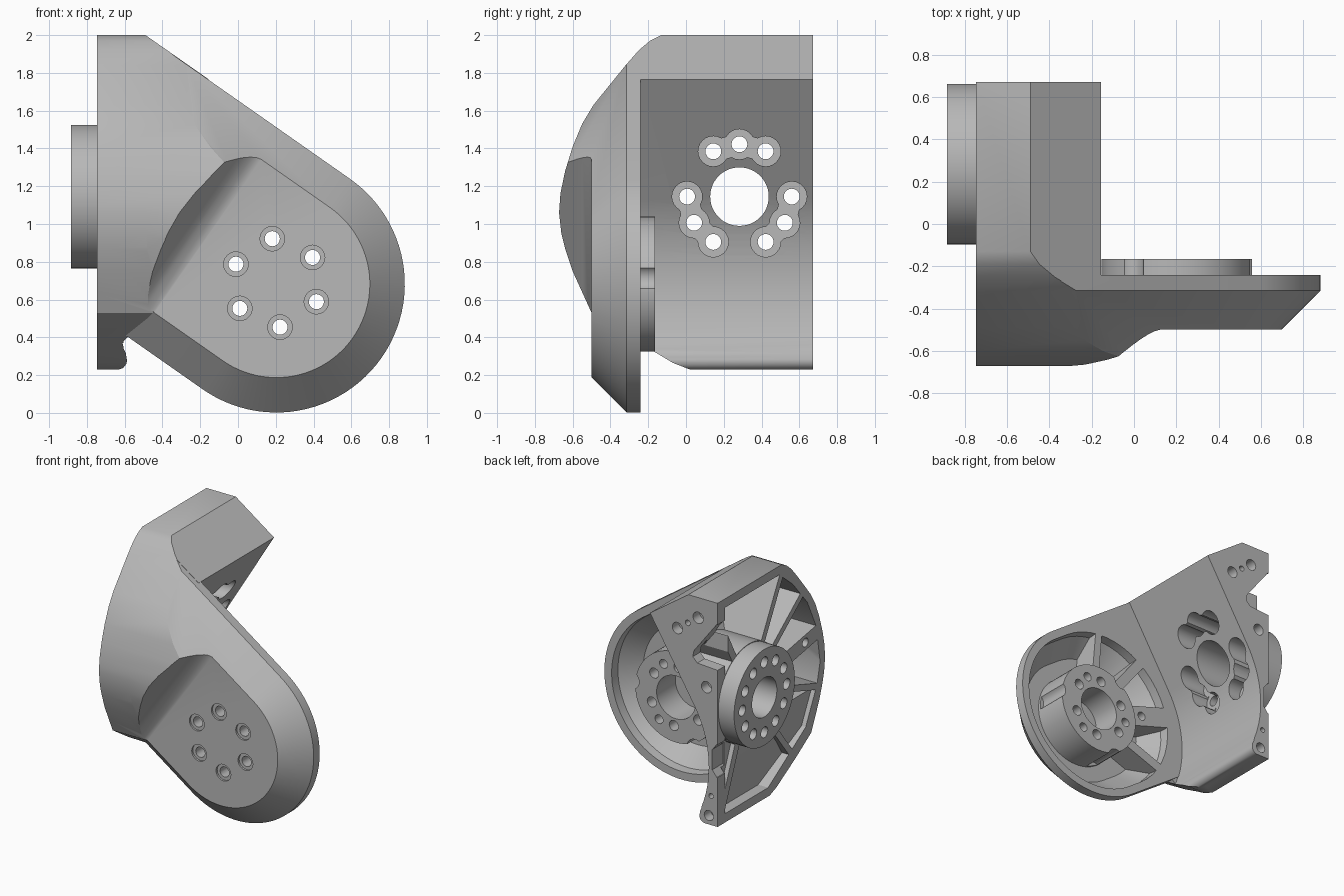
import bpy, bmesh, math
from mathutils import Vector

cube = bpy.data.objects.get("Cube")
if cube:
    bpy.data.objects.remove(cube, do_unlink=True)

grey = bpy.data.materials.new("machined_grey")
grey.use_nodes = True
grey.diffuse_color = (0.48, 0.48, 0.48, 1)
grey.node_tree.nodes["Principled BSDF"].inputs["Base Color"].default_value = (0.48, 0.48, 0.48, 1)

PIVOT = (0.203, 0.682)   # x, z of the arm pivot
HUB = (0.283, 1.145)     # y, z of the side hub
ARM = math.radians(145)  # direction of the arm towards the wall


def loft(name, sections, axis):
    """Solid through matching 2D outlines; each section is (position, points)."""
    bm = bmesh.new()
    rings = []
    for t, pts in sections:
        rings.append([bm.verts.new((t, a, b) if axis == "x" else (a, t, b)) for a, b in pts])
    n = len(rings[0])
    for lo, hi in zip(rings, rings[1:]):
        for i in range(n):
            j = (i + 1) % n
            bm.faces.new((lo[i], lo[j], hi[j], hi[i]))
    bm.faces.new(rings[0][::-1])
    bm.faces.new(rings[-1])
    bmesh.ops.recalc_face_normals(bm, faces=bm.faces)
    mesh = bpy.data.meshes.new(name)
    bm.to_mesh(mesh)
    bm.free()
    mesh.materials.append(grey)
    ob = bpy.data.objects.new(name, mesh)
    bpy.context.collection.objects.link(ob)
    return ob


def prism(name, pts, axis, t0, t1):
    return loft(name, [(t0, pts), (t1, pts)], axis)


def polar(c, r, a):
    return (c[0] + r * math.cos(a), c[1] + r * math.sin(a))


def arc(c, r, a0, a1, n):
    return [polar(c, r, a0 + (a1 - a0) * i / n) for i in range(n + 1)]


def disc(c, r, axis, t0, t1, n=32):
    return prism("disc", arc(c, r, 0, math.tau, n)[:-1], axis, t0, t1)


def bar(p, q, w, axis, t0, t1):
    """Straight bar of width w between two 2D points."""
    p, q = Vector(p), Vector(q)
    s = (q - p).normalized().orthogonal() * w / 2
    return prism("bar", [tuple(p + s), tuple(q + s), tuple(q - s), tuple(p - s)], axis, t0, t1)


def box(x0, x1, y0, y1, z0, z1):
    return prism("box", [(y0, z0), (y1, z0), (y1, z1), (y0, z1)], "x", x0, x1)


def combine(target, tools, op="DIFFERENCE", keep=False):
    for tool in tools:
        mod = target.modifiers.new("cut", "BOOLEAN")
        mod.operation, mod.solver, mod.object = op, "EXACT", tool
        deps = bpy.context.evaluated_depsgraph_get()
        mesh = bpy.data.meshes.new_from_object(target.evaluated_get(deps))
        target.modifiers.clear()
        target.data = mesh
        if not keep:
            bpy.data.objects.remove(tool, do_unlink=True)
    return target


def slot_outline(r, length):
    """Round end at the pivot, straight sides running along the arm."""
    far = polar(PIVOT, length, ARM)
    return arc(PIVOT, r, ARM - math.pi / 2, ARM - math.pi * 1.5, 48) + \
        arc(far, r, ARM + math.pi / 2, ARM - math.pi / 2, 24)


# Side silhouette of the wall (y, z), front bulge included
bulge = [(-.13, 2), (-.19, 1.97), (-.25, 1.92), (-.32, 1.84), (-.49, 1.63), (-.55, 1.53),
         (-.6, 1.41), (-.64, 1.28), (-.665, 1.16), (-.672, 1.06), (-.66, .95), (-.64, .87),
         (-.6, .75), (-.5, .53)]
side = [(.672, .23), (.672, 2)] + bulge + [(-.3, .4), (-.17, .325), (-.07, .265), (.02, .23)]

# Arm: chamfered round-ended plate running up into the bulge
body = loft("bracket_body", [(y, slot_outline(r, 2)) for y, r in
                             ((-.24, .68), (-.315, .68), (-.7, .295))], "y")
combine(body, [prism("limit", [(.1, -.2), (.1, 2)] + bulge + [(-.5, -.2)], "x", -.747, 1.2)],
        "INTERSECT")

# Side wall: wedge at the top, curved clearance face, rounded foot
curve = arc(PIVOT, .873, math.radians(149), math.radians(201.6), 20)
foot = [(-.605, .338), (-.593, .315)] + arc((-.636, .278), .048, .35, -math.pi / 2, 8) + [(-.747, .23)]
wall = prism("wall", [(-.747, 2), (-.49, 2), (-.155, 1.766)] + curve + foot, "y", -.27, .8)
low = prism("low", [(-.747, 1.1), (-.5, 1.1), (-.45, .53), (-.585, .4), (-.605, .38)] + foot,
            "y", -.8, -.25)
for part in (wall, low):
    combine(part, [prism("limit", side, "x", -.747, 1)], "INTERSECT")
combine(body, [wall, low], "UNION")

# Scooped flat seat on the front of the arm, swept square to the arm
scoop = [(-.92, -.72), (-.87, -.68), (-.84, -.65), (-.81, -.612), (-.78, -.576), (-.75, -.545),
         (-.72, -.521), (-.695, -.507), (-.67, -.5), (1, -.5), (1, -.9), (-.92, -.9)]
seat = prism("seat", scoop, "x", -2, 3)
u, v = Vector((-math.cos(ARM), 0, -math.sin(ARM))), Vector((math.sin(ARM), 0, -math.cos(ARM)))
for vert in seat.data.vertices:
    t, a, y = vert.co
    vert.co = u * a + v * t + Vector((0, y, 0))
bm = bmesh.new()
bm.from_mesh(seat.data)
bmesh.ops.recalc_face_normals(bm, faces=bm.faces)
bm.to_mesh(seat.data)
bm.free()
combine(body, [seat])

# Weight-saving pockets on the outside, separated by radial ribs
pocket = prism("pocket", [(.58, .3), (.58, 1.93), (-.1, 1.93), (-.27, 1.79), (-.45, 1.58),
                          (-.56, 1.35), (-.61, 1.05), (-.57, .88), (-.43, .6), (-.15, .42),
                          (.04, .3)], "x", -.9, 0)
depth = prism("depth", [(-.95, 1.95), (-.47, 1.93), (-.27, 1.76), (-.6, 1.2), (-.71, .9),
                        (-.71, .6), (-.66, .3), (-.95, .27)], "y", -.75, .75)
combine(depth, [box(-.95, -.48, -.72, -.29, .85, 1.7)], "UNION")
combine(pocket, [depth], "INTERSECT")
combine(pocket, [disc(HUB, .385, "x", -1, .2, 64)])
for deg, w in ((62, .06), (118, .05), (142, .05), (170, .12), (198, .05), (232, .05), (292, .06)):
    a = math.radians(deg)
    combine(pocket, [bar(polar(HUB, .3, a), polar(HUB, 1.3, a), w, "x", -1, .2)])
combine(body, [pocket])

# Openings where the pockets break through the back face
for pts in ([(-.9, 1.83), (-.74, 1.83), (-.54, 1.57), (-.53, 1.52), (-.57, 1.48), (-.9, 1.46)],
            [(-.9, .88), (-.74, .88), (-.7, .83), (-.7, .67), (-.74, .62), (-.9, .62)]):
    combine(body, [prism("opening", pts, "y", .54, .8)])

# Hollow back of the arm with ribs around the pivot
hollow = loft("hollow", [(y, slot_outline(r, .14)) for y, r in ((-.2, .62), (-.31, .61), (-.44, .48))], "y")
combine(hollow, [disc(PIVOT, .3, "y", -.6, 0)])
for deg, w in ((95, .06), (128, .08), (163, .16), (200, .08)):
    a = math.radians(deg)
    combine(hollow, [bar(polar(PIVOT, .2, a), polar(PIVOT, .9, a), w, "y", -.6, 0)])
combine(body, [hollow])
combine(body, [disc(polar(PIVOT, .5, math.radians(163)), .035, "y", -.36, 0, 20)])

# Bosses
hub = disc(HUB, .38, "x", -.885, -.7, 64)
hub.name = "hub_boss"
combine(hub, [box(-1, 0, .672, 1, 0, 2)])
pivot = disc(PIVOT, .357, "y", -.46, -.165, 64)
pivot.name = "pivot_boss"
for deg in (5, 125, 245):
    combine(pivot, [disc(polar(PIVOT, .395, math.radians(deg)), .07, "y", -.42, 0, 24)])

# Hub bore, bolt circle and joined counterbores on the inside
cuts = [disc(HUB, .155, "x", -1, .3, 48)]
for k in range(12):
    c = polar(HUB, .277, math.radians(30 * k))
    blind = k in (1, 5, 9)
    cuts.append(disc(c, .042, "x", -1, -.78 if blind else .1, 20))
    if not blind:
        cuts.append(disc(c, .08, "x", -.74, .1, 24))
    if k in (2, 3, 6, 7, 10, 11):
        cuts.append(bar(c, polar(HUB, .277, math.radians(30 * k + 30)), .11, "x", -.735, .1))
for tool in cuts:
    combine(body, [tool], keep=True)
    combine(hub, [tool])

# Pivot bore, six through bolts with front counterbores, three blind holes
cuts = [disc(PIVOT, .17, "y", -.4, .1, 48)]
for k in range(6):
    c = polar((.202, .688), .235, math.radians(95 + 60 * k))
    cuts.append(disc(c, .04, "y", -.8, .1, 20))
    cuts.append(disc(c, .065, "y", -.52, -.485, 24))
    if k % 2:
        cuts.append(disc(polar(PIVOT, .26, math.radians(125 + 60 * k)), .035, "y", -.3, .1, 20))
for tool in cuts:
    combine(body, [tool], keep=True)
    combine(pivot, [tool])

# Mounting holes in the back face and the thick rib
for x, z, r in ((-.395, 1.71, .045), (-.577, 1.84, .045), (-.486, 1.775, .022),
                (-.65, 1.31, .045), (-.67, .3, .04), (-.69, .46, .02)):
    combine(body, [disc((x, z), r, "y", .59, .8, 20)])
combine(body, [disc(polar(HUB, .72, math.radians(170)), .035, "x", -1, -.6, 20)])

# Smooth curved faces, crisp edges
bpy.ops.object.select_all(action="DESELECT")
for ob in (body, hub, pivot):
    ob.select_set(True)
    bpy.context.view_layer.objects.active = ob
bpy.ops.object.shade_smooth_by_angle(angle=math.radians(28))
